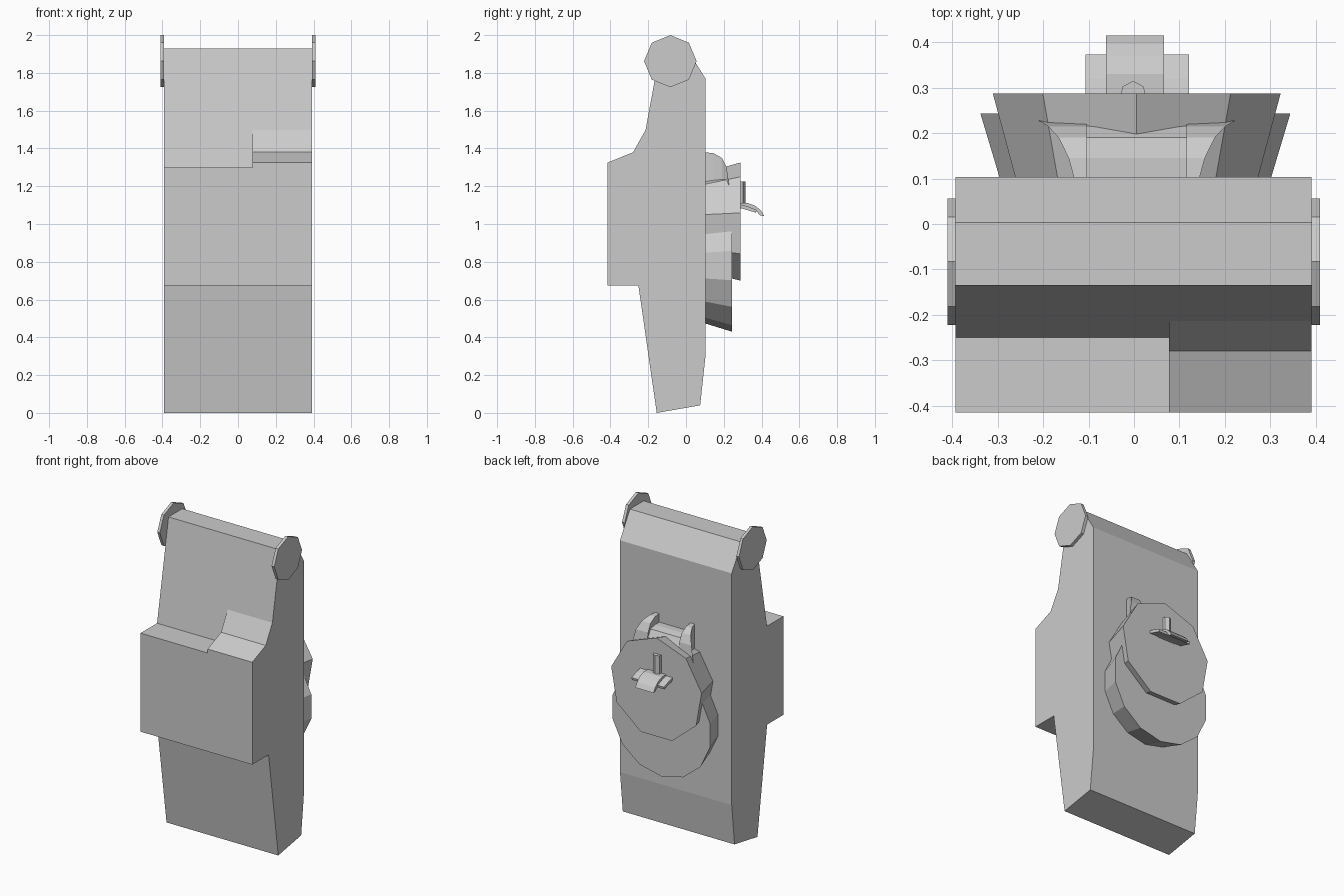
import bpy, bmesh, math

if "Cube" in bpy.data.objects:
    bpy.data.objects.remove(bpy.data.objects["Cube"])


def loft(name, loops):
    """Closed solid skinned through equal-length loops of points, ends capped."""
    bm = bmesh.new()
    rings = [[bm.verts.new(p) for p in loop] for loop in loops]
    n = len(rings[0])
    for a, b in zip(rings, rings[1:]):
        for i in range(n):
            j = (i + 1) % n
            bm.faces.new((a[i], a[j], b[j], b[i]))
    bm.faces.new(rings[0])
    bm.faces.new(rings[-1])
    bmesh.ops.recalc_face_normals(bm, faces=bm.faces)
    me = bpy.data.meshes.new(name)
    bm.to_mesh(me)
    bm.free()
    ob = bpy.data.objects.new(name, me)
    bpy.context.collection.objects.link(ob)
    return ob


def extrude_x(name, profile, x0, x1):
    """Extrude a (y, z) profile between two x positions."""
    return loft(name, [[(x, y, z) for y, z in profile] for x in (x0, x1)])


def frustum_y(name, sides, start, cx, cz, ends):
    """Polygonal frustum along y; ends are (y, radius) pairs."""
    angles = [math.radians(start) + math.tau * i / sides for i in range(sides)]
    return loft(name, [[(cx + r * math.cos(a), y, cz + r * math.sin(a)) for a in angles]
                       for y, r in ends])


# Main body with projecting front block
extrude_x("body", [
    (-0.155, 0), (0.075, 0.04), (0.103, 0.3), (0.103, 1.77), (0.003, 1.93),
    (-0.135, 1.93), (-0.25, 1.3), (-0.415, 1.3), (-0.415, 0.675), (-0.252, 0.675)],
    -0.393, 0.391)

# Raised shoulder on one half of the front block
extrude_x("front_shoulder", [
    (-0.415, 1.29), (-0.415, 1.325), (-0.28, 1.38), (-0.213, 1.5), (-0.2, 1.29)],
    0.077, 0.391)

# Octagonal discs at the top corners
octagon = [(-0.083 + 0.139 * math.cos(i * math.pi / 4),
            1.862 + 0.138 * math.sin(i * math.pi / 4)) for i in range(8)]
for side, x0, x1 in (("left", -0.411, -0.393), ("right", 0.391, 0.41)):
    extrude_x("top_disc_" + side, octagon, x0, x1)

# Round pouch on the back and its overlapping lid
frustum_y("pouch", 14, -90, 0.003, 0.78, [(0.09, 0.303), (0.243, 0.35)])
frustum_y("pouch_lid", 9, 90, 0.006, 1.003, [(0.09, 0.268), (0.288, 0.322)])

# Hood above the pouch: two raised ears and a lower middle
sections = [(0.09, 1.38, 0.135, 1.325), (0.145, 1.375, 0.15, 1.325),
            (0.19, 1.35, 0.172, 1.315), (0.215, 1.3, 0.195, 1.27),
            (0.23, 1.19, 0.22, 1.18)]
for side, s in (("left", -1), ("right", 1)):
    loft("hood_ear_" + side, [[(0.006 + s * w, y, z), (0.006 + s * 0.11, y, z),
                               (0.006 + s * 0.11, y, 1.0), (0.006 + s * w, y, 1.0)]
                              for y, z, w, m in sections])
loft("hood_middle", [[(-0.106, y, m), (0.118, y, m), (0.118, y, 1.0), (-0.106, y, 1.0)]
                     for y, z, w, m in sections])

# Latch: upright pin, curved tongue and side wings
extrude_x("latch_wings", [
    (0.28, 1.105), (0.32, 1.095), (0.373, 1.075), (0.37, 1.06), (0.32, 1.075), (0.28, 1.088)],
    -0.107, 0.121)
extrude_x("latch_tongue", [
    (0.28, 1.11), (0.33, 1.11), (0.37, 1.095), (0.397, 1.07), (0.415, 1.042),
    (0.393, 1.045), (0.375, 1.065), (0.345, 1.08), (0.28, 1.082)],
    -0.062, 0.066)
pin = [(-0.03, 0.28), (-0.025, 0.303), (-0.002, 0.315), (0.021, 0.303), (0.026, 0.28)]
loft("latch_pin", [[(x, y, z) for x, y in pin] for z in (1.1, 1.225)])
